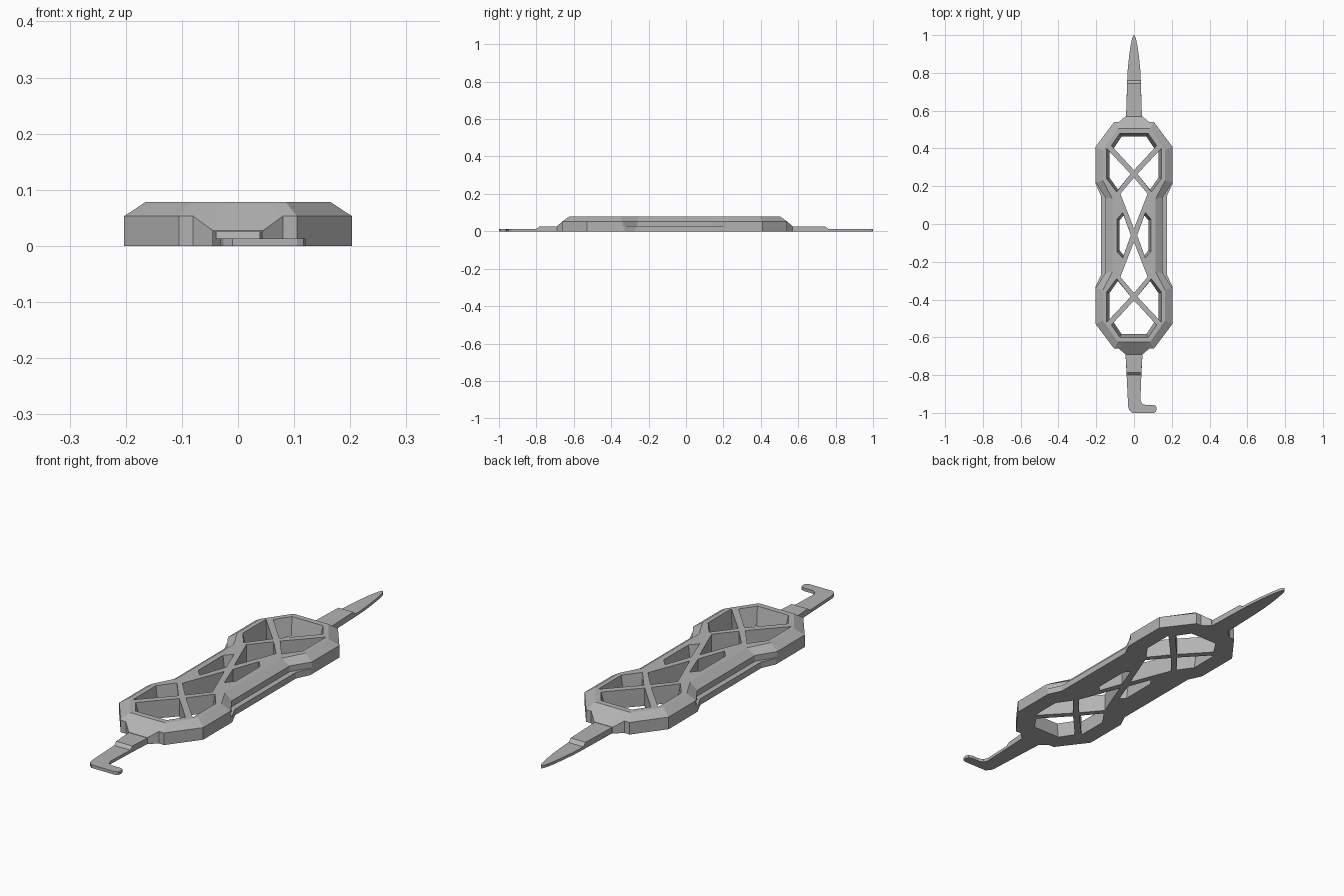
import bpy
import bmesh

if "Cube" in bpy.data.objects:
    bpy.data.objects.remove(bpy.data.objects["Cube"])

MID = -0.06    # y of the body's symmetry line

grey = bpy.data.materials.new("plain grey")
grey.use_nodes = True
colour = (0.45, 0.45, 0.45, 1)
grey.diffuse_color = colour
grey.node_tree.nodes["Principled BSDF"].inputs["Base Color"].default_value = colour


def loft(bm, rings):
    """Skin a stack of equally long point rings and cap both ends."""
    loops = [[bm.verts.new(p) for p in ring] for ring in rings]
    n = len(loops[0])
    for a, b in zip(loops, loops[1:]):
        for i in range(n):
            j = (i + 1) % n
            bm.faces.new((a[i], a[j], b[j], b[i]))
    bm.faces.new(loops[0])
    bm.faces.new(loops[-1])


def finish(name, bm):
    bmesh.ops.remove_doubles(bm, verts=bm.verts, dist=0.0001)
    bmesh.ops.recalc_face_normals(bm, faces=bm.faces)
    mesh = bpy.data.meshes.new(name)
    bm.to_mesh(mesh)
    bm.free()
    mesh.materials.append(grey)
    ob = bpy.data.objects.new(name, mesh)
    bpy.context.collection.objects.link(ob)
    return ob


def solid(name, rings):
    bm = bmesh.new()
    loft(bm, rings)
    return finish(name, bm)


def level(points, z):
    return [(x, y, z) for x, y in points]


def four_way(quarter):
    """Mirror a quarter outline (x, distance from middle, z) into a closed ring."""
    side = [(x, MID + d, z) for x, d, z in quarter]
    side += [(x, MID - d, z) for x, d, z in reversed(quarter)]
    return side + [(-x, y, z) for x, y, z in reversed(side)]


def both_sides(half):
    return half + [(-x, y) for x, y in reversed(half) if x]


# Body: lower slab with a waist ledge, upper wall and chamfered top
base = [(.045, .63), (.08, .60), (.105, .60), (.203, .47), (.203, .27), (.175, .21)]
wall = base[:4] + [(.203, .28), (.152, .20)]
crown = [(.03, .565), (.055, .565), (.085, .565), (.165, .45), (.165, .29), (.115, .195)]
shoulder = [.0275] + [.053] * 5
body = solid("body_frame", [
    four_way(level(base, 0)),
    four_way(level(base, .027)),
    four_way(level(wall, .0275)),
    four_way([(x, d, z) for (x, d), z in zip(wall, shoulder)]),
    four_way(level(crown, .078)),
])

# Lattice windows: outlines at the top and, tapered, at the bottom
end_top = both_sides([(0, .345), (.12, .475), (.075, .54)])
end_low = both_sides([(0, .345), (.107, .461), (.066, .522)])
side_top = [(.018, .325), (.145, .46), (.145, .30), (.092, .23)]
side_low = [(.018, .325), (.13, .444), (.13, .306), (.085, .242)]
diamond = both_sides([(0, .305), (.072, .22), (0, .035)])
slot_top = [(.017, 0), (.06, .12), (.09, .085), (.09, -.085), (.06, -.12)]
slot_low = [(.017, 0), (.055, .105), (.076, .08), (.076, -.08), (.055, -.105)]

cut = bmesh.new()


def window(top, low, sx, sy):
    loft(cut, [[(x * sx, MID + d * sy, z) for x, d in pts]
               for pts, z in ((low, -.01), (low, 0), (top, .078), (top, .09))])


for s in (1, -1):
    window(end_top, end_low, 1, s)
    window(diamond, diamond, 1, s)
    window(slot_top, slot_low, s, 1)
    for t in (1, -1):
        window(side_top, side_low, s, t)
cutter = finish("window_cutter", cut)
cutter.hide_render = True

mod = body.modifiers.new("windows", "BOOLEAN")
mod.operation = "DIFFERENCE"
mod.solver = "EXACT"
mod.object = cutter
bpy.context.view_layer.objects.active = body
body.select_set(True)
bpy.ops.object.modifier_apply(modifier=mod.name)
bpy.data.objects.remove(cutter)


# Thicker shanks with a sloped step down to the tool ends
def shank(name, near, far, step, w0, w1):
    foot = [(w0, near), (w1, far), (-w1, far), (-w0, near)]
    top = [(w0, near), (w1, step), (-w1, step), (-w0, near)]
    solid(name, [level(foot, 0), level(foot, .012), level(top, .026)])


shank("blade_shank", .57, .76, .745, .042, .036)
shank("hook_shank", -.69, -.80, -.785, .045, .039)

# Pointed blade at the back
blade = both_sides([(.036, .76), (.033, .82), (.027, .88), (.019, .94),
                    (.01, .983), (.004, .997), (0, 1)])
solid("pointed_blade", [level(blade, 0), level(blade, .012)])

# Hooked pick at the front
hook = [(-.039, -.80), (-.031, -.965), (-.026, -.985), (-.01, -1), (.105, -1),
        (.117, -.993), (.12, -.975), (.115, -.962), (.10, -.958), (.06, -.958),
        (.042, -.95), (.034, -.93), (.039, -.80)]
solid("hooked_pick", [level(hook, 0), level(hook, .0135)])
